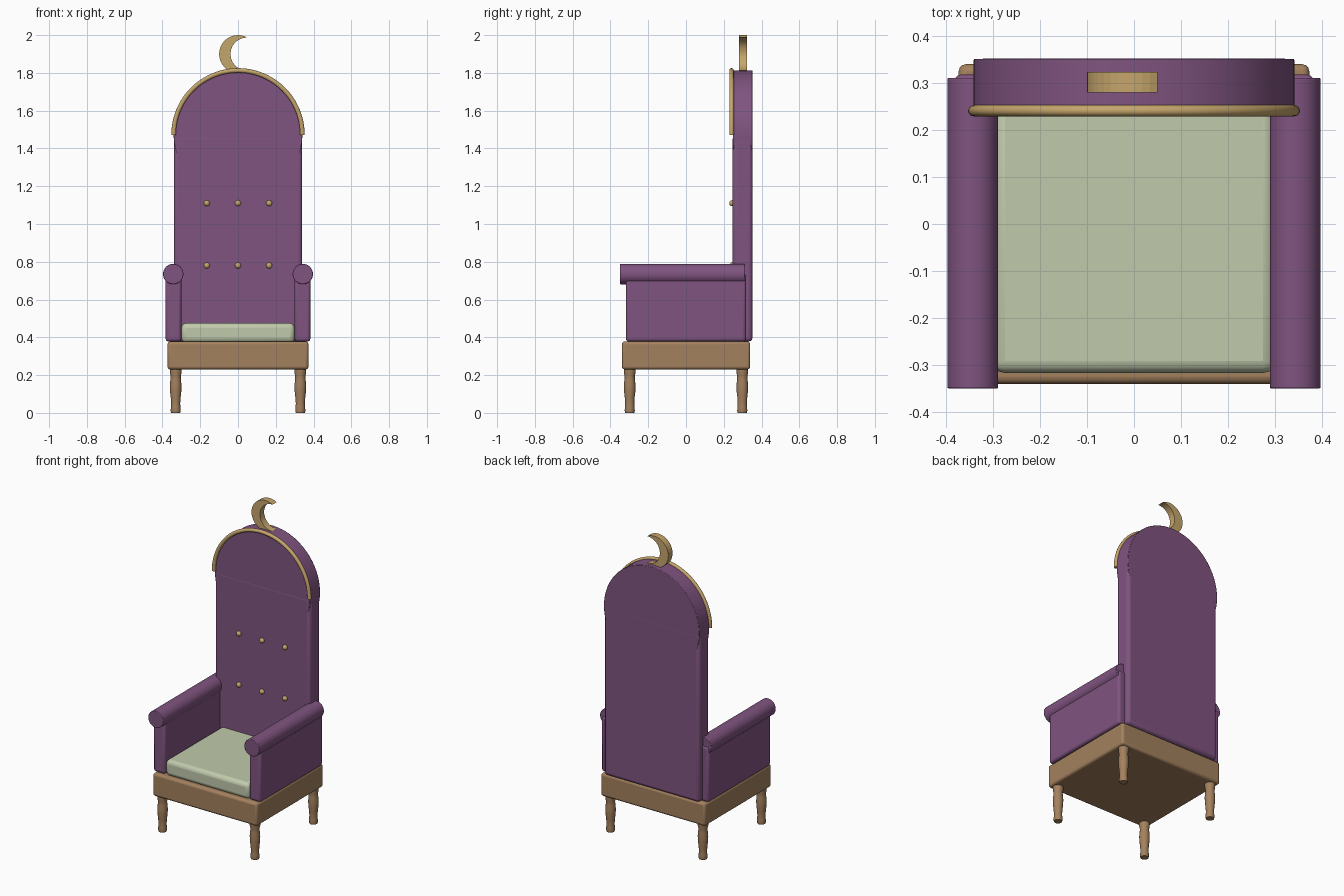
import bpy, bmesh, math
from mathutils import Matrix

if "Cube" in bpy.data.objects:
    bpy.data.objects.remove(bpy.data.objects["Cube"])


def material(name, rgb):
    m = bpy.data.materials.new(name)
    m.diffuse_color = (*rgb, 1)
    m.use_nodes = True
    m.node_tree.nodes["Principled BSDF"].inputs["Base Color"].default_value = m.diffuse_color
    return m


PURPLE = material("purple_upholstery", (0.216, 0.089, 0.216))
WOOD = material("brown_wood", (0.37, 0.22, 0.112))
GOLD = material("gold", (0.56, 0.38, 0.15))
CREAM = material("pale_green_cushion", (0.53, 0.59, 0.41))


def finish(name, bm, mat, bevel=0.0, segments=3, angle=35):
    bmesh.ops.recalc_face_normals(bm, faces=bm.faces)
    mesh = bpy.data.meshes.new(name)
    bm.to_mesh(mesh)
    bm.free()
    mesh.materials.append(mat)
    ob = bpy.data.objects.new(name, mesh)
    bpy.context.collection.objects.link(ob)
    if bevel:
        mod = ob.modifiers.new("soft_edges", 'BEVEL')
        mod.width, mod.segments = bevel, segments
    bpy.ops.object.select_all(action='DESELECT')
    bpy.context.view_layer.objects.active = ob
    ob.select_set(True)
    bpy.ops.object.shade_smooth_by_angle(angle=math.radians(angle))
    return ob


def box(name, x, y, z, mat, bevel):
    bm = bmesh.new()
    bmesh.ops.create_cube(bm, size=1)
    for v in bm.verts:
        v.co = [r[0] + (c + 0.5) * (r[1] - r[0]) for c, r in zip(v.co, (x, y, z))]
    return finish(name, bm, mat, bevel)


def cylinder_y(name, x, z, radius, y0, y1, mat, sides, bevel):
    bm = bmesh.new()
    bmesh.ops.create_cone(bm, cap_ends=True, segments=sides, radius1=radius,
                          radius2=radius, depth=y1 - y0)
    bm.transform(Matrix.Translation((x, (y0 + y1) / 2, z))
                 @ Matrix.Rotation(math.pi / 2, 4, 'X'))
    return finish(name, bm, mat, bevel, 2)


def turned_leg(name, x, y, profile, sides=24):
    bm = bmesh.new()
    rings = [[bm.verts.new((x + r * math.cos(2 * math.pi * i / sides),
                            y + r * math.sin(2 * math.pi * i / sides), z))
              for i in range(sides)] for r, z in profile]
    for a, b in zip(rings, rings[1:]):
        for i in range(sides):
            j = (i + 1) % sides
            bm.faces.new((a[i], a[j], b[j], b[i]))
    bm.faces.new(rings[0])
    bm.faces.new(rings[-1])
    return finish(name, bm, WOOD)


# Turned legs and the wooden base
LEG = [(0.024, 0), (0.027, 0.012), (0.025, 0.03), (0.024, 0.05), (0.026, 0.08),
       (0.030, 0.115), (0.031, 0.145), (0.028, 0.175), (0.027, 0.195),
       (0.031, 0.212), (0.031, 0.24)]
for sx, side in ((-1, "left"), (1, "right")):
    for y, end in ((-0.298, "front"), (0.298, "back")):
        turned_leg(f"{end}_{side}_leg", sx * 0.33, y, LEG)
box("seat_base", (-0.373, 0.373), (-0.34, 0.34), (0.23, 0.378), WOOD, 0.015)

# Seat cushion
box("seat_cushion", (-0.30, 0.30), (-0.317, 0.27), (0.372, 0.475), CREAM, 0.025)

# Arm panels with rolled tops
for sx, side in ((-1, "left"), (1, "right")):
    box(f"{side}_arm", sorted((sx * 0.30, sx * 0.383)), (-0.318, 0.318),
        (0.378, 0.735), PURPLE, 0.015)
    cylinder_y(f"{side}_arm_roll", sx * 0.343, 0.735, 0.054, -0.35, 0.311,
               PURPLE, 32, 0.003)

# Backrest slab and round top
box("backrest", (-0.34, 0.34), (0.247, 0.352), (0.378, 1.47), PURPLE, 0.02)
cylinder_y("backrest_round_top", 0, 1.472, 0.341, 0.248, 0.3515, PURPLE, 64, 0.003)

# Gold half-round trim along the arch
bm = bmesh.new()
STEPS, TUBE, SIDES = 48, 0.012, 12
rings = []
for i in range(STEPS + 1):
    a = math.pi * i / STEPS
    ring = []
    for k in range(SIDES):
        t = 2 * math.pi * k / SIDES
        r = 0.341 + TUBE * math.cos(t)
        ring.append(bm.verts.new((r * math.cos(a), 0.241 + TUBE * math.sin(t),
                                  1.472 + r * math.sin(a))))
    rings.append(ring)
for a, b in zip(rings, rings[1:]):
    for k in range(SIDES):
        m = (k + 1) % SIDES
        bm.faces.new((a[k], a[m], b[m], b[k]))
bm.faces.new(rings[0])
bm.faces.new(rings[-1])
finish("arch_trim", bm, GOLD, angle=45)

# Gold tuft buttons
for row, z in enumerate((0.78, 1.11)):
    for col, x in enumerate((-0.165, 0, 0.165)):
        bm = bmesh.new()
        bmesh.ops.create_uvsphere(bm, u_segments=16, v_segments=10, radius=0.016)
        bm.transform(Matrix.Translation((x, 0.245, z)))
        finish(f"button_{row}_{col}", bm, GOLD)

# Crescent finial: outer arc joined to an offset inner arc
bm = bmesh.new()
N, CZ = 24, 1.90
outer0 = math.atan2(0.0866, 0.05)
inner0 = math.atan2(0.0866, 0.05 - 0.047)
strips = []
for y in (0.28, 0.323):
    o, n = [], []
    for i in range(N + 1):
        f = i / N
        a = outer0 + f * (2 * math.pi - 2 * outer0)
        b = inner0 + f * (2 * math.pi - 2 * inner0)
        o.append(bm.verts.new((0.1 * math.cos(a), y, CZ + 0.1 * math.sin(a))))
        n.append(o[-1] if i in (0, N) else bm.verts.new(
            (0.047 + 0.0867 * math.cos(b), y, CZ + 0.0867 * math.sin(b))))
    strips.append((o, n))
(o0, n0), (o1, n1) = strips
for i in range(N):
    for o, n in strips:
        bm.faces.new(list(dict.fromkeys((o[i], o[i + 1], n[i + 1], n[i]))))
    bm.faces.new((o0[i], o0[i + 1], o1[i + 1], o1[i]))
    bm.faces.new((n0[i], n0[i + 1], n1[i + 1], n1[i]))
finish("crescent_finial", bm, GOLD, angle=5)
